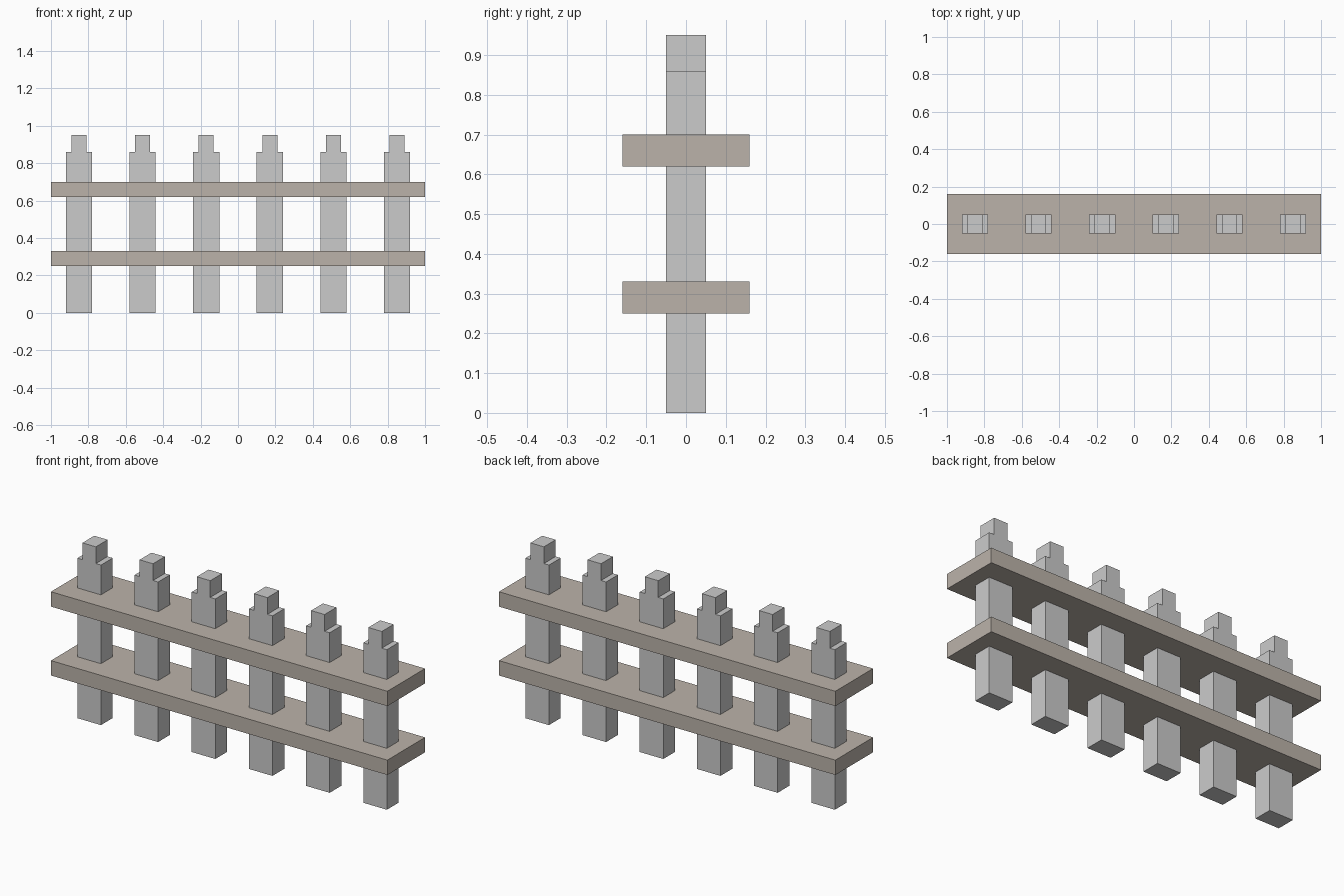
import bpy
import bmesh

if "Cube" in bpy.data.objects:
    bpy.data.objects.remove(bpy.data.objects["Cube"])

PICKETS = 6
SPACING = 0.34
DEPTH = 0.10


def mesh_object(name, bm, material=None):
    bmesh.ops.recalc_face_normals(bm, faces=bm.faces)
    mesh = bpy.data.meshes.new(name)
    bm.to_mesh(mesh)
    bm.free()
    if material:
        mesh.materials.append(material)
    obj = bpy.data.objects.new(name, mesh)
    bpy.context.collection.objects.link(obj)
    return obj


def extrude_profile(name, half_profile, depth):
    """Mirror a right-hand (x, z) outline and extrude it along y."""
    outline = half_profile + [(-x, z) for x, z in reversed(half_profile)]
    bm = bmesh.new()
    face = bm.faces.new([bm.verts.new((x, -depth / 2, z)) for x, z in outline])
    ext = bmesh.ops.extrude_face_region(bm, geom=[face])["geom"]
    verts = [g for g in ext if isinstance(g, bmesh.types.BMVert)]
    bmesh.ops.translate(bm, verts=verts, vec=(0, depth, 0))
    return mesh_object(name, bm)


def box(name, size, centre, material):
    bm = bmesh.new()
    bmesh.ops.create_cube(bm, size=1)
    bmesh.ops.scale(bm, vec=size, verts=bm.verts)
    obj = mesh_object(name, bm, material)
    obj.location = centre
    return obj


# Pickets with a stepped, narrower top
picket = extrude_profile(
    "picket_1", [(0.07, 0), (0.07, 0.86), (0.04, 0.86), (0.04, 0.95)], DEPTH)
for i in range(PICKETS):
    obj = picket
    if i:
        obj = bpy.data.objects.new(f"picket_{i + 1}", picket.data)
        bpy.context.collection.objects.link(obj)
    obj.location.x = (i - (PICKETS - 1) / 2) * SPACING

# Wide flat rails running through the pickets
wood = bpy.data.materials.new("rail_wood")
wood.diffuse_color = (0.50, 0.45, 0.40, 1)
wood.use_nodes = True
wood.node_tree.nodes["Principled BSDF"].inputs["Base Color"].default_value = wood.diffuse_color
for name, z in (("lower_rail", 0.29), ("upper_rail", 0.66)):
    box(name, (2.0, 0.32, 0.08), (0, 0, z), wood)
